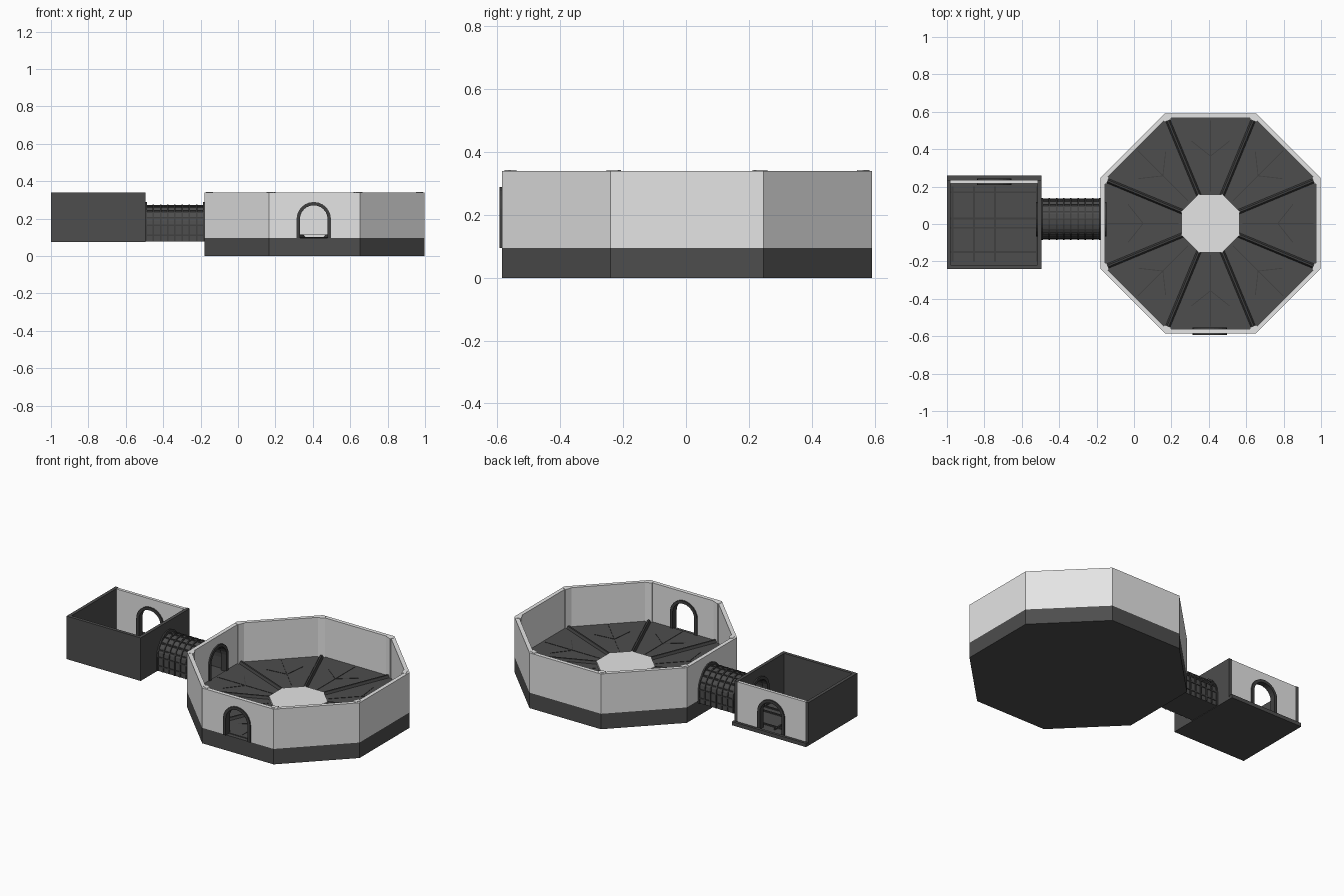
import bpy, bmesh, math
from mathutils import Matrix, Vector

if "Cube" in bpy.data.objects:
    bpy.data.objects.remove(bpy.data.objects["Cube"])


def material(name, value):
    m = bpy.data.materials.new(name)
    m.use_nodes = True
    m.diffuse_color = (value, value, value, 1)
    m.node_tree.nodes["Principled BSDF"].inputs["Base Color"].default_value = m.diffuse_color
    return m


LIGHT = material("light wall", 0.78)
DARK = material("dark metal", 0.075)
TRIM = material("darker trim", 0.05)


def finish(name, bm, mat):
    bmesh.ops.recalc_face_normals(bm, faces=bm.faces)
    mesh = bpy.data.meshes.new(name)
    bm.to_mesh(mesh)
    bm.free()
    mesh.materials.append(mat)
    ob = bpy.data.objects.new(name, mesh)
    bpy.context.collection.objects.link(ob)
    return ob


def facing(angle, centre):
    """Frame whose local y points outward at the given angle."""
    return Matrix.Translation(centre) @ Matrix.Rotation(math.radians(angle - 90), 4, "Z")


def panel(name, outline, near, far, frame, mat, mitre=0):
    """Extrude an upright (x, z) outline from local y = far back to near."""
    bm = bmesh.new()
    half = max(abs(x) for x, z in outline)
    outer = [bm.verts.new(frame @ Vector((x, far, z))) for x, z in outline]
    inner = []
    for x, z in outline:
        if abs(abs(x) - half) < 1e-5:
            x -= math.copysign(mitre, x)
        inner.append(bm.verts.new(frame @ Vector((x, near, z))))
    bm.faces.new(outer)
    bm.faces.new(inner)
    n = len(outer)
    for i in range(n):
        j = (i + 1) % n
        bm.faces.new((outer[i], outer[j], inner[j], inner[i]))
    return finish(name, bm, mat)


def box(name, lo, hi, mat, frame=Matrix()):
    bm = bmesh.new()
    lo, hi = Vector(lo), Vector(hi)
    size = Matrix.Diagonal((*(hi - lo), 1))
    bmesh.ops.create_cube(bm, size=1, matrix=frame @ Matrix.Translation((lo + hi) / 2) @ size)
    return finish(name, bm, mat)


def octagon(name, apothem, z0, z1, mat):
    bm = bmesh.new()
    r = apothem / math.cos(math.pi / 8)
    place = Matrix.Translation((CX, CY, (z0 + z1) / 2)) @ Matrix.Rotation(math.pi / 8, 4, "Z")
    bmesh.ops.create_cone(bm, cap_ends=True, segments=8, radius1=r, radius2=r,
                          depth=z1 - z0, matrix=place)
    return finish(name, bm, mat)


def arch(r, base, spring, shift=0, steps=12):
    """Arch line from the left foot over the top to the right foot."""
    curve = [(shift - r * math.cos(math.pi * i / steps),
              spring + r * math.sin(math.pi * i / steps)) for i in range(steps + 1)]
    return [(shift - r, base)] + curve + [(shift + r, base)]


def arch_band(name, r_in, r_out, base, spring, shift, near, far, frame, mat):
    outline = arch(r_out, base, spring, shift) + arch(r_in, base, spring, shift)[::-1]
    return panel(name, outline, near, far, frame, mat)


def wall(name, half, z0, z1, near, far, frame, mat, door=None, mitre=0):
    """Wall panel, with an arched and trimmed doorway at offset door."""
    outline = [(-half, z0)]
    if door is not None:
        outline += arch(DOOR_R, z0, SPRING, door)
        arch_band(name + "_arch_trim", DOOR_R - 0.004, DOOR_R + 0.014, z0, SPRING, door,
                  near - 0.008, far + 0.008, frame, TRIM)
    outline += [(half, z0), (half, z1), (-half, z1)]
    return panel(name, outline, near, far, frame, mat, mitre)


CX, CY = 0.409, 0.003
APOTHEM, THICK, TOP = 0.588, 0.024, 0.34
BASE_TOP, FLOOR = 0.095, 0.1
DOOR_R, SPRING = 0.078, 0.197
TUNNEL_Y = 0.026
TAN = math.tan(math.pi / 8)

# Octagonal hall: base, floor and centre platform
octagon("hall_base", APOTHEM, 0, BASE_TOP, DARK)
octagon("hall_floor", APOTHEM - THICK, BASE_TOP - 0.01, FLOOR, DARK)
octagon("centre_platform", 0.155, FLOOR - 0.01, 0.115, LIGHT)

# Hall walls, corner posts and floor beams
hall = (CX, CY, 0)
doors = {180: TUNNEL_Y - CY, 270: 0.004}
for k in range(8):
    angle = k * 45
    wall(f"hall_wall_{k}", APOTHEM * TAN, BASE_TOP, TOP, APOTHEM - THICK, APOTHEM,
         facing(angle, hall), LIGHT, doors.get(angle), THICK * TAN)
    corner = facing(angle + 22.5, hall)
    reach = (APOTHEM - THICK) / math.cos(math.pi / 8)
    box(f"hall_corner_post_{k}", (-0.02, reach - 0.016, FLOOR), (0.02, reach + 0.01, TOP + 0.002),
        LIGHT, corner)
    beam = [(-0.014, FLOOR - 0.002), (-0.005, 0.114), (0.005, 0.114), (0.014, FLOOR - 0.002)]
    panel(f"floor_beam_{k}", beam, 0.16, reach - 0.012, corner, TRIM)

# Thin seams in each floor wedge
for k in range(8):
    frame = facing(k * 45, hall)
    box(f"floor_seam_{k}", (-0.002, 0.17, FLOOR), (0.002, 0.55, FLOOR + 0.002), TRIM, frame)
    for side in (-1, 1):
        slant = frame @ Matrix.Translation((0, 0.36, 0)) @ Matrix.Rotation(side * 0.9, 4, "Z")
        box(f"floor_slant_seam_{k}_{side}", (-0.002, 0, FLOOR), (0.002, 0.13, FLOOR + 0.002),
            TRIM, slant)

# Side room: slab, walls and floor ribs
X0, X1, Y0, Y1 = -1.0, -0.495, -0.24, 0.236
SLAB0, SLAB = 0.075, 0.09
room_x, room_y = (X0 + X1) / 2, (Y0 + Y1) / 2
half_x, half_y = (X1 - X0) / 2, (Y1 - Y0) / 2
box("room_slab", (X0, Y0, SLAB0), (X1, 0.258, SLAB), DARK)
box("room_threshold", (X0, 0.244, SLAB0), (X1, 0.26, SLAB + 0.008), DARK)
room = (room_x, room_y, 0)
wall("room_back_wall", half_x - 0.018, SLAB, TOP - 0.002, half_y - 0.02, half_y - 0.001,
     facing(90, room), LIGHT, 0)
wall("room_front_wall", half_x, SLAB, TOP, half_y - 0.02, half_y, facing(270, room), DARK)
wall("room_right_wall", half_y, SLAB, TOP, half_x - 0.02, half_x, facing(180, room), DARK)
wall("room_tunnel_wall", half_y, SLAB, TOP, half_x - 0.02, half_x,
     facing(0, room), DARK, room_y - TUNNEL_Y)
for i, x in enumerate((-0.97, -0.856, -0.743, -0.52)):
    box(f"room_floor_rib_{i}", (x - 0.005, -0.2, SLAB), (x + 0.005, 0.2, SLAB + 0.008), TRIM)
for i, y in enumerate((-0.15, -0.02, 0.03, 0.17)):
    box(f"room_floor_cross_rib_{i}", (X0 + 0.02, y - 0.005, SLAB), (X1 - 0.02, y + 0.005, SLAB + 0.007),
        TRIM)

# Arched tunnel: floor, shell, hoops and lengthwise bars
T0, T1 = X1, CX - APOTHEM
length = T1 - T0
frame = facing(0, (T0, TUNNEL_Y, 0))
R, T_SPRING = 0.106, 0.163
box("tunnel_floor", (T0 - 0.01, TUNNEL_Y - R, 0.078), (T1 + 0.01, TUNNEL_Y + R, BASE_TOP), DARK)
arch_band("tunnel_shell", R - 0.012, R, 0.08, T_SPRING, 0, 0, length, frame, DARK)
HOOPS = 9
for i in range(HOOPS):
    y = (length - 0.008) * i / (HOOPS - 1)
    arch_band(f"tunnel_hoop_{i}", R - 0.002, R + 0.006, 0.08, T_SPRING, 0, y, y + 0.008, frame, TRIM)
for i, (x, z) in enumerate(arch(R, 0.11, T_SPRING, 0, 8)):
    box(f"tunnel_bar_{i}", (x - 0.004, 0, z - 0.004), (x + 0.004, length, z + 0.004), TRIM, frame)
